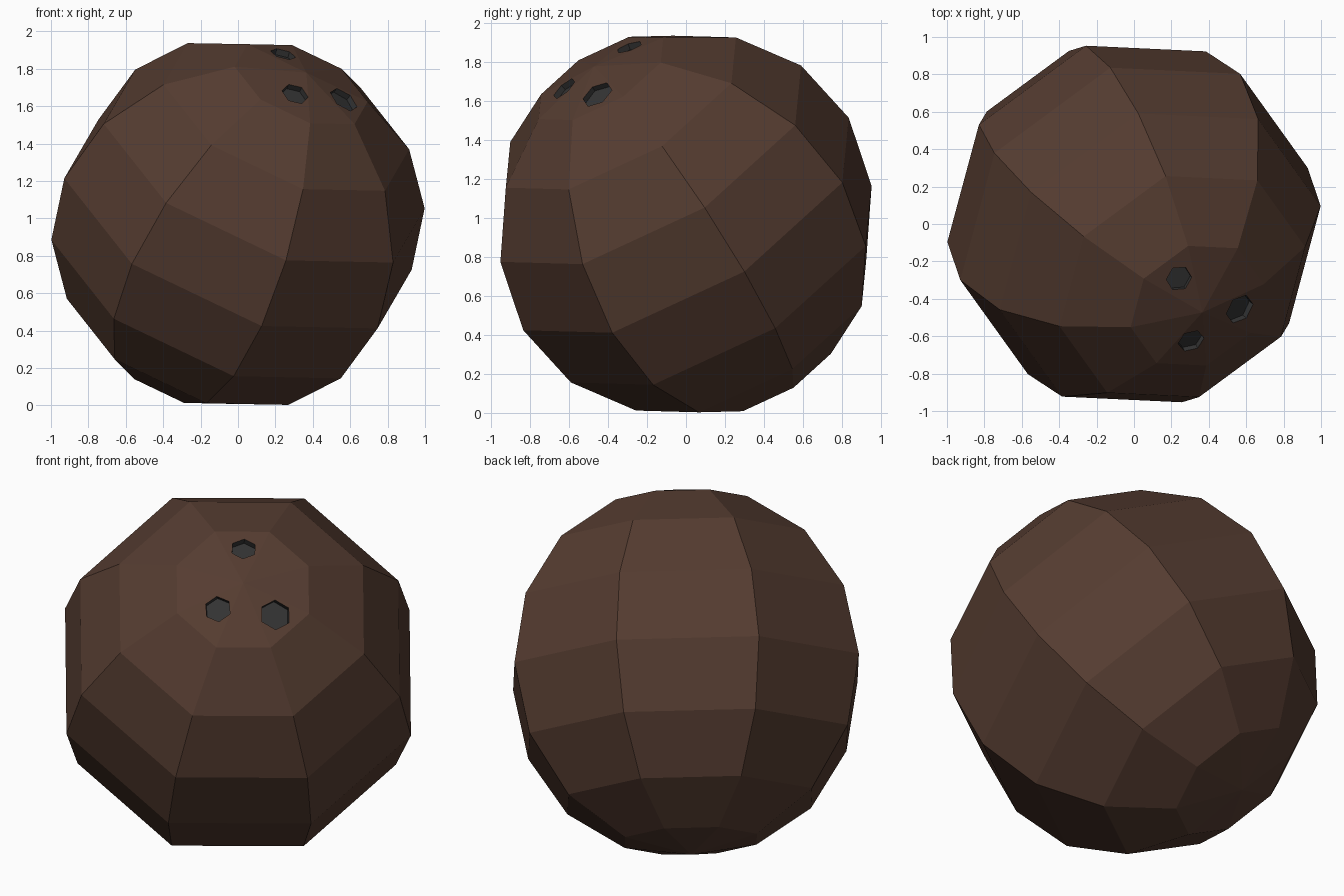
import bpy
import bmesh
from mathutils import Matrix, Vector

if "Cube" in bpy.data.objects:
    bpy.data.objects.remove(bpy.data.objects["Cube"])

CENTRE = Vector((0, 0, 0.97))
R = 1.006


def material(name, rgb):
    m = bpy.data.materials.new(name)
    m.diffuse_color = (*rgb, 1)
    m.use_nodes = True
    m.node_tree.nodes["Principled BSDF"].inputs["Base Color"].default_value = m.diffuse_color
    return m


def add_object(name, bm, mat):
    me = bpy.data.meshes.new(name)
    bm.to_mesh(me)
    bm.free()
    me.materials.append(mat)
    ob = bpy.data.objects.new(name, me)
    bpy.context.collection.objects.link(ob)
    return ob


def frame(z_axis, x_hint):
    z = Vector(z_axis).normalized()
    y = z.cross(Vector(x_hint)).normalized()
    return Matrix((y.cross(z), y, z)).transposed().to_4x4()


brown = material("shell_brown", (0.09, 0.045, 0.03))
dark = material("eye_dark", (0.033, 0.033, 0.033))

# Faceted nut shell, tipped towards the front right
bm = bmesh.new()
bmesh.ops.create_uvsphere(
    bm, u_segments=8, v_segments=8, radius=R,
    matrix=Matrix.Translation(CENTRE)
    @ frame((0.363, -0.470, 0.804), (-0.125, 0.826, 0.539)))
shell = add_object("coconut_shell", bm, brown)

# Three shallow six-sided eyes sunk around the pole
eyes = [((0.24, -0.29, 0.905), 0.070),
        ((0.565, -0.455, 0.665), 0.085),
        ((0.305, -0.625, 0.695), 0.073)]
FLOOR, TOP = 0.952, 1.10
for direction, radius in eyes:
    n = Vector(direction).normalized()
    bm = bmesh.new()
    bmesh.ops.create_cone(
        bm, cap_ends=True, segments=6, radius1=radius, radius2=radius,
        depth=TOP - FLOOR,
        matrix=Matrix.Translation(CENTRE + n * (TOP + FLOOR) / 2)
        @ frame(n, (1, 0, 0)) @ Matrix.Rotation(0.5236, 4, 'Z'))
    cutter = add_object("eye_cutter", bm, dark)
    cutter.hide_render = True
    mod = shell.modifiers.new("eye", 'BOOLEAN')
    mod.operation = 'DIFFERENCE'
    mod.solver = 'EXACT'
    mod.material_mode = 'TRANSFER'
    mod.object = cutter
    bpy.context.view_layer.objects.active = shell
    bpy.ops.object.modifier_apply(modifier=mod.name)
    bpy.data.objects.remove(cutter)
